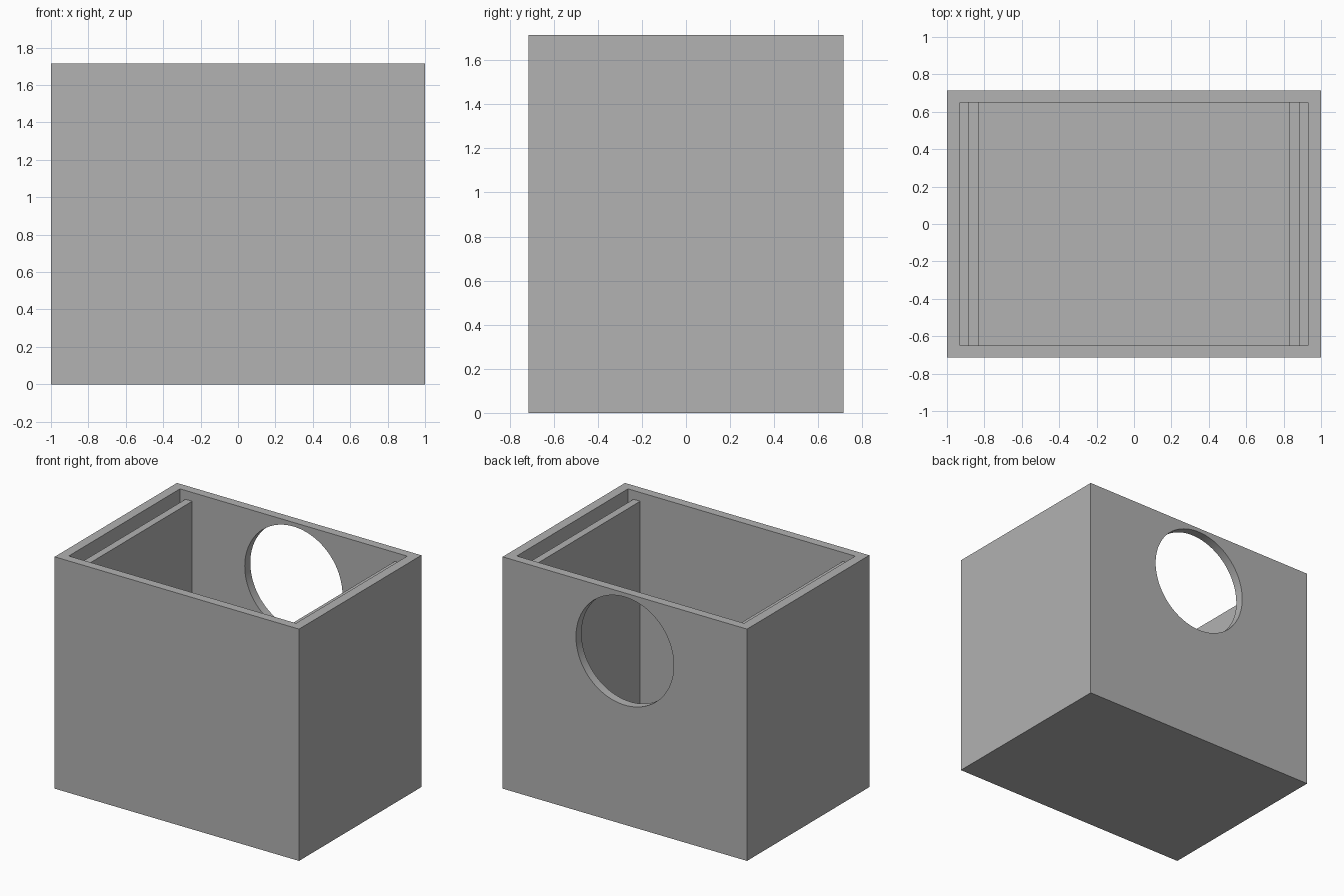
import bpy, math

if "Cube" in bpy.data.objects:
    bpy.data.objects.remove(bpy.data.objects["Cube"])

W, D, H = 1.0, 0.715, 1.715          # half width, half depth, height
IX, IY, FLOOR = 0.93, 0.65, 0.07     # inner half sizes, floor thickness

grey = bpy.data.materials.new("grey")
grey.diffuse_color = (0.445, 0.445, 0.445, 1)
grey.use_nodes = True
grey.node_tree.nodes["Principled BSDF"].inputs["Base Color"].default_value = grey.diffuse_color


def box(name, lo, hi):
    """Axis-aligned box between two corners."""
    bpy.ops.mesh.primitive_cube_add(size=1)
    ob = bpy.context.object
    ob.name = name
    for v in ob.data.vertices:
        v.co = [l + (c + 0.5) * (h - l) for c, l, h in zip(v.co, lo, hi)]
    ob.data.materials.append(grey)
    return ob


def cut(target, cutter):
    """Subtract the cutter from the target and remove it."""
    mod = target.modifiers.new("cut", 'BOOLEAN')
    mod.operation = 'DIFFERENCE'
    mod.solver = 'EXACT'
    mod.object = cutter
    bpy.context.view_layer.objects.active = target
    bpy.ops.object.modifier_apply(modifier=mod.name)
    bpy.data.objects.remove(cutter)


# open-topped case
case = box("case", (-W, -D, 0), (W, D, H))
cut(case, box("cavity", (-IX, -IY, FLOOR), (IX, IY, H + 0.2)))

# round opening in the back wall
bpy.ops.mesh.primitive_cylinder_add(vertices=96, radius=0.4, depth=0.3,
                                    location=(0, D, 1.285),
                                    rotation=(math.pi / 2, 0, 0))
hole = bpy.context.object
hole.data.materials.append(grey)
cut(case, hole)
bpy.ops.object.select_all(action='DESELECT')
case.select_set(True)
bpy.context.view_layer.objects.active = case
bpy.ops.object.shade_smooth_by_angle(angle=math.radians(30))

# dividers standing just inside each side wall
for side, name in ((-1, "left_divider"), (1, "right_divider")):
    x0, x1 = sorted((side * 0.83, side * 0.885))
    box(name, (x0, -IY, FLOOR), (x1, IY, 1.65))
